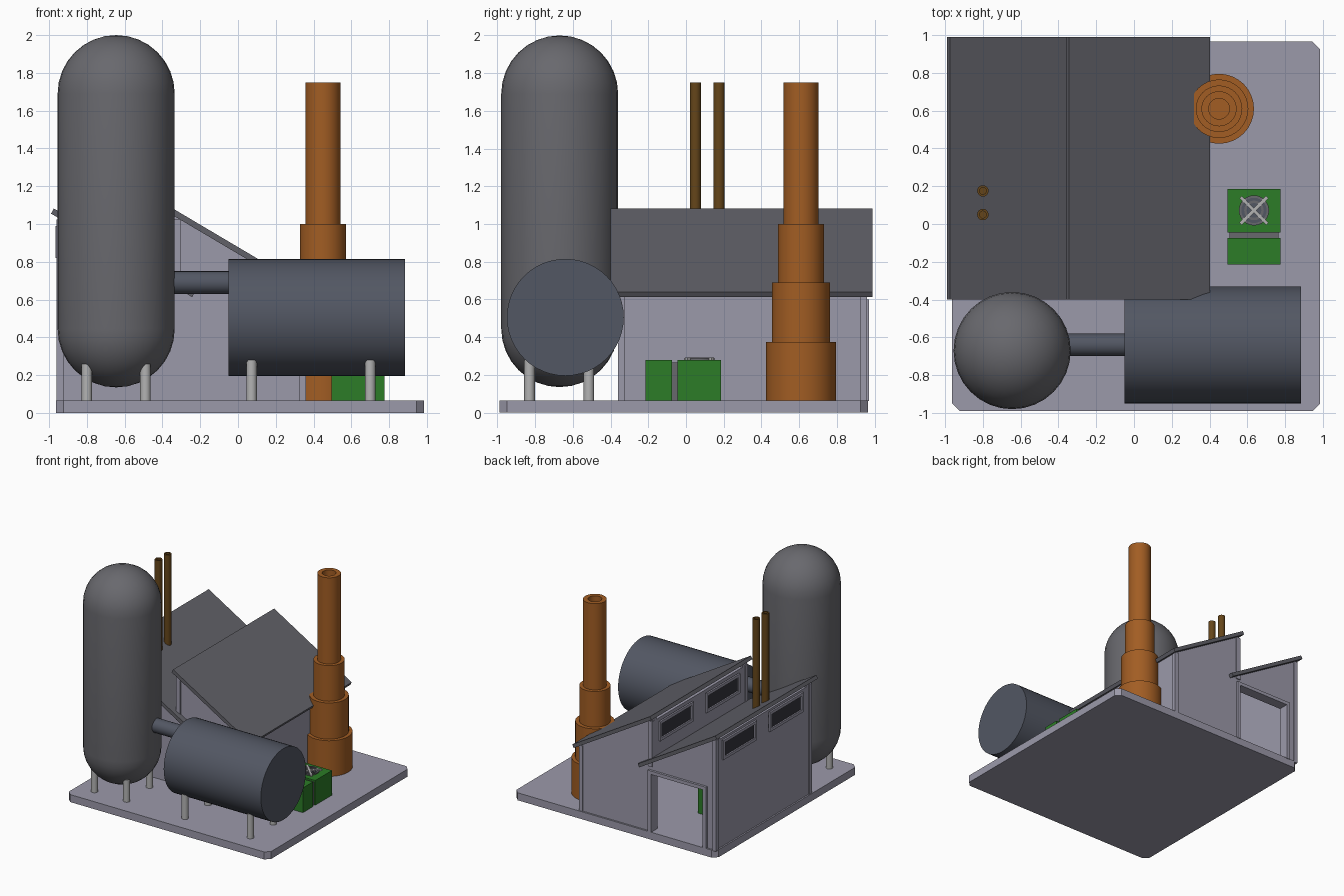
import bpy, bmesh
from math import sin, cos, pi, radians
from mathutils import Matrix

if "Cube" in bpy.data.objects:
    bpy.data.objects.remove(bpy.data.objects["Cube"])


def material(name, r, g, b):
    m = bpy.data.materials.new(name)
    m.diffuse_color = (r, g, b, 1)
    m.use_nodes = True
    m.node_tree.nodes["Principled BSDF"].inputs["Base Color"].default_value = m.diffuse_color
    return m


WALL = material("wall_grey", 0.33, 0.32, 0.40)
ROOF = material("roof_grey", 0.12, 0.12, 0.14)
TANK = material("tank_grey", 0.14, 0.14, 0.155)
DRUM = material("drum_blue_grey", 0.085, 0.095, 0.125)
RUST = material("rust_orange", 0.36, 0.11, 0.017)
BROWN = material("dark_brown", 0.13, 0.06, 0.01)
GREEN = material("machine_green", 0.025, 0.20, 0.02)
LIGHT = material("light_metal", 0.45, 0.45, 0.45)
GLASS = material("dark_glass", 0.035, 0.035, 0.045)


def finish(bm, name, mat, smooth=False):
    bmesh.ops.recalc_face_normals(bm, faces=bm.faces)
    me = bpy.data.meshes.new(name)
    bm.to_mesh(me)
    bm.free()
    ob = bpy.data.objects.new(name, me)
    bpy.context.collection.objects.link(ob)
    me.materials.append(mat)
    if smooth:
        bpy.ops.object.select_all(action='DESELECT')
        ob.select_set(True)
        bpy.context.view_layer.objects.active = ob
        bpy.ops.object.shade_smooth_by_angle(angle=radians(35))
    return ob


def box(name, x, y, z, mat):
    bm = bmesh.new()
    bmesh.ops.create_cube(bm, size=1)
    for v in bm.verts:
        v.co = [(r[0] + r[1]) / 2 + c * (r[1] - r[0]) for c, r in zip(v.co, (x, y, z))]
    return finish(bm, name, mat)


def prism(name, pts, a, b, axis, mat):
    """Extrude an outline: axis 'y' takes (x, z) points, axis 'z' takes (x, y)."""
    bm = bmesh.new()
    face = bm.faces.new([bm.verts.new((p[0], a, p[1]) if axis == 'y' else (p[0], p[1], a)) for p in pts])
    out = bmesh.ops.extrude_face_region(bm, geom=[face])
    for g in out["geom"]:
        if isinstance(g, bmesh.types.BMVert):
            g.co["xyz".index(axis)] = b
    return finish(bm, name, mat)


def lathe(name, profile, centre, mat, segs=32, along_x=False):
    """Spin (radius, height) points round z, or round x when along_x is set."""
    bm = bmesh.new()
    vs = [bm.verts.new((r, 0, h)) for r, h in profile]
    es = [bm.edges.new(p) for p in zip(vs, vs[1:])]
    bmesh.ops.spin(bm, geom=vs + es, cent=(0, 0, 0), axis=(0, 0, 1), angle=2 * pi, steps=segs)
    bmesh.ops.remove_doubles(bm, verts=bm.verts, dist=1e-4)
    if along_x:
        bm.transform(Matrix.Rotation(pi / 2, 4, 'Y'))
    bm.transform(Matrix.Translation(centre))
    return finish(bm, name, mat, True)


def rod(name, r, a, b, centre, mat, segs=32, along_x=False):
    return lathe(name, [(0, a), (r, a), (r, b), (0, b)], centre, mat, segs, along_x)


# Base slab with clipped corners
c = 0.04
x0, x1, y0, y1 = -0.963, 0.985, -0.99, 0.965
prism("base_slab", [(x0 + c, y0), (x1 - c, y0), (x1, y0 + c), (x1, y1 - c), (x1 - c, y1),
                    (x0 + c, y1), (x0, y1 - c), (x0, y0 + c)], 0, 0.065, 'z', WALL)

# Tall tank with domed ends, and its legs
R = 0.31
dome = [i * pi / 16 for i in range(9)]
capsule = [(R * sin(t), 0.445 - R * cos(t)) for t in dome]
capsule += [(R * cos(t), 1.69 + R * sin(t)) for t in dome]
lathe("tall_tank", capsule, (-0.645, -0.67, 0), TANK)
for x in (-0.80, -0.49):
    for y in (-0.83, -0.515):
        rod("tall_tank_leg", 0.028, 0.06, 0.26, (x, y, 0), LIGHT, 16)

# Lying drum, its legs and the linking pipe
rod("lying_drum", R, -0.05, 0.885, (0, -0.64, 0.505), DRUM, 48, True)
for x in (0.072, 0.70):
    for y in (-0.83, -0.515):
        rod("drum_leg", 0.028, 0.06, 0.28, (x, y, 0), LIGHT, 16)
rod("linking_pipe", 0.06, -0.40, -0.04, (0, -0.64, 0.69), DRUM, 24, True)

# Stepped chimney with a hollow top
lathe("chimney", [(0, 0.06), (0.185, 0.06), (0.185, 0.375), (0.155, 0.375), (0.155, 0.69),
                  (0.123, 0.69), (0.123, 1.0), (0.093, 1.0), (0.093, 1.75),
                  (0.055, 1.75), (0.055, 1.45), (0, 1.45)], (0.45, 0.61, 0), RUST)

# Sawtooth roof: two sloping slabs
for name, dx in (("left_roof", 0), ("right_roof", 0.63)):
    prism(name, [(-0.99 + dx, 1.055), (-0.975 + dx, 1.082), (-0.228 + dx, 0.64), (-0.243 + dx, 0.613)],
          -0.40, 0.99, 'y', ROOF)

# End walls following the roof; the back one is notched for the door
top = [(0.35, 0.06), (0.35, 0.64), (-0.34, 1.048), (-0.34, 0.68), (-0.95, 1.038), (-0.95, 0.06)]
door = [(-0.845, 0.06), (-0.845, 0.57), (-0.335, 0.57), (-0.335, 0.06)]
prism("front_wall", top, -0.35, -0.29, 'y', WALL)
prism("back_wall", top + door, 0.89, 0.95, 'y', WALL)

# Side walls and the raised wall between the two roofs
box("left_wall", (-0.95, -0.90), (-0.35, 0.95), (0.06, 1.01), WALL)
box("right_wall", (0.30, 0.35), (-0.35, 0.95), (0.06, 0.64), WALL)
box("clerestory_wall", (-0.34, -0.30), (-0.35, 0.95), (0.62, 1.02), WALL)

# Corner posts
for y in ((-0.36, -0.325), (0.925, 0.96)):
    box("left_post", (-0.96, -0.925), y, (0.06, 1.025), WALL)
    box("right_post", (0.325, 0.36), y, (0.06, 0.635), WALL)
    box("middle_post", (-0.345, -0.305), y, (0.63, 1.025), WALL)

# Door frame
for x in ((-0.87, -0.84), (-0.34, -0.31)):
    box("door_jamb", x, (0.88, 0.97), (0.06, 0.60), WALL)
box("door_lintel", (-0.87, -0.31), (0.88, 0.97), (0.57, 0.60), WALL)

# Framed windows, two on each raised wall
for x in (-0.95, -0.34):
    for a in (-0.24, 0.40):
        b, lo, hi, w = a + 0.46, 0.82, 0.99, 0.025
        box("window_pane", (x - 0.003, x + 0.01), (a, b), (lo, hi), GLASS)
        for z in ((lo, lo + w), (hi - w, hi)):
            box("window_rail", (x - 0.015, x + 0.01), (a, b), z, WALL)
        for y in ((a, a + w), (b - w, b)):
            box("window_stile", (x - 0.015, x + 0.01), y, (lo, hi), WALL)

# Pair of roof exhaust pipes
for y in (0.05, 0.175):
    lathe("exhaust_pipe", [(0, 0.06), (0.03, 0.06), (0.03, 1.75), (0.018, 1.75), (0.018, 1.5), (0, 1.5)],
          (-0.80, y, 0), BROWN, 20)

# Machine inside the building, glimpsed through the door
box("indoor_machine", (-0.88, -0.44), (0.0, 0.46), (0.06, 0.28), GREEN)

# Outdoor fan unit
box("fan_housing", (0.495, 0.775), (-0.045, 0.185), (0.001, 0.28), GREEN)
box("coil_housing", (0.495, 0.775), (-0.215, -0.075), (0.001, 0.28), GREEN)
box("housing_link", (0.505, 0.765), (-0.08, -0.04), (0.06, 0.265), TANK)
fan = (0.635, 0.072, 0)
for name, r in (("fan_outer_ring", 0.08), ("fan_inner_ring", 0.052)):
    lathe(name, [(r, 0.275), (r, 0.289), (r - 0.013, 0.289), (r - 0.013, 0.275), (r, 0.275)], fan, TANK, 24)
rod("fan_well", 0.07, 0.275, 0.2815, fan, DRUM, 24)
for ang in (45, -45):
    bar = box("fan_guard_bar", (-0.1, 0.1), (-0.009, 0.009), (0.279, 0.293), LIGHT)
    bar.rotation_euler.z = radians(ang)
    bar.location = fan
